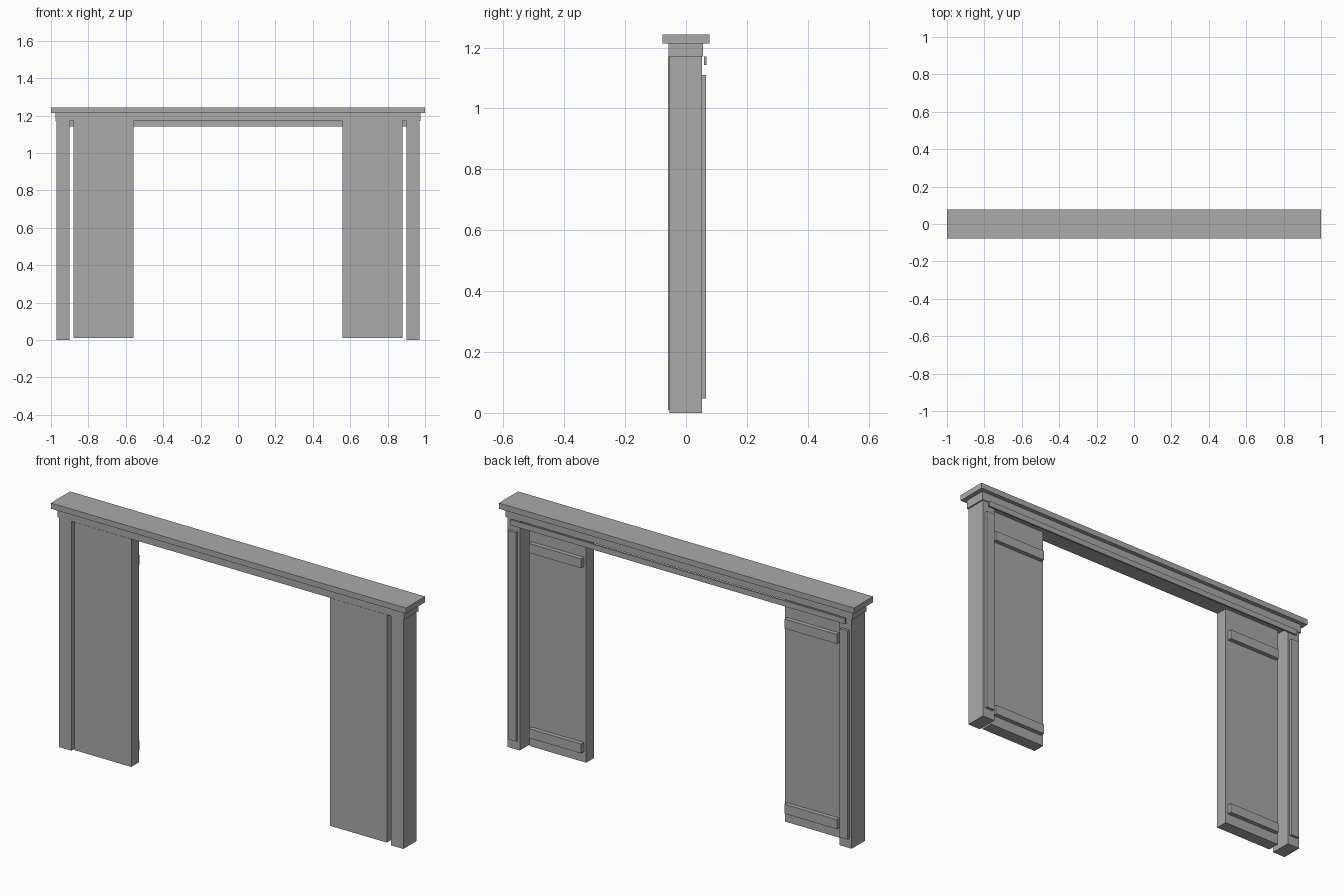
import bpy

if "Cube" in bpy.data.objects:
    bpy.data.objects.remove(bpy.data.objects["Cube"])

grey = bpy.data.materials.new("plain_grey")
grey.diffuse_color = (0.4, 0.4, 0.4, 1)
grey.use_nodes = True
grey.node_tree.nodes["Principled BSDF"].inputs["Base Color"].default_value = grey.diffuse_color


def box(name, x0, x1, y0, y1, z0, z1):
    """Axis-aligned box given by its extents."""
    bpy.ops.mesh.primitive_cube_add(size=1, location=((x0 + x1) / 2, (y0 + y1) / 2, (z0 + z1) / 2))
    ob = bpy.context.object
    ob.name = name
    ob.scale = (x1 - x0, y1 - y0, z1 - z0)
    bpy.ops.object.transform_apply(location=False, rotation=False, scale=True)
    ob.data.materials.append(grey)
    return ob


def pair(name, x0, x1, *yz):
    """Box on the right side and its mirror on the left."""
    box("right_" + name, x0, x1, *yz)
    box("left_" + name, -x1, -x0, *yz)


# Top cap, header beam and the thin rail behind it
box("top_cap", -1, 1, -0.077, 0.077, 1.214, 1.243)
box("header_beam", -0.977, 0.977, -0.058, 0.056, 1.17, 1.214)
box("back_rail", -0.943, 0.943, 0.059, 0.068, 1.142, 1.17)

# Outer posts with raised strips on the back
pair("post", 0.90, 0.97, -0.055, 0.052, 0, 1.17)
pair("post_strip", 0.912, 0.957, 0.052, 0.066, 0.048, 1.11)

# Side panels with two cross battens on the back
pair("panel", 0.56, 0.88, -0.059, 0.003, 0.01, 1.17)
for label, z in (("lower", 0.062), ("upper", 1.005)):
    pair(label + "_batten", 0.573, 0.867, 0.003, 0.025, z, z + 0.048)
